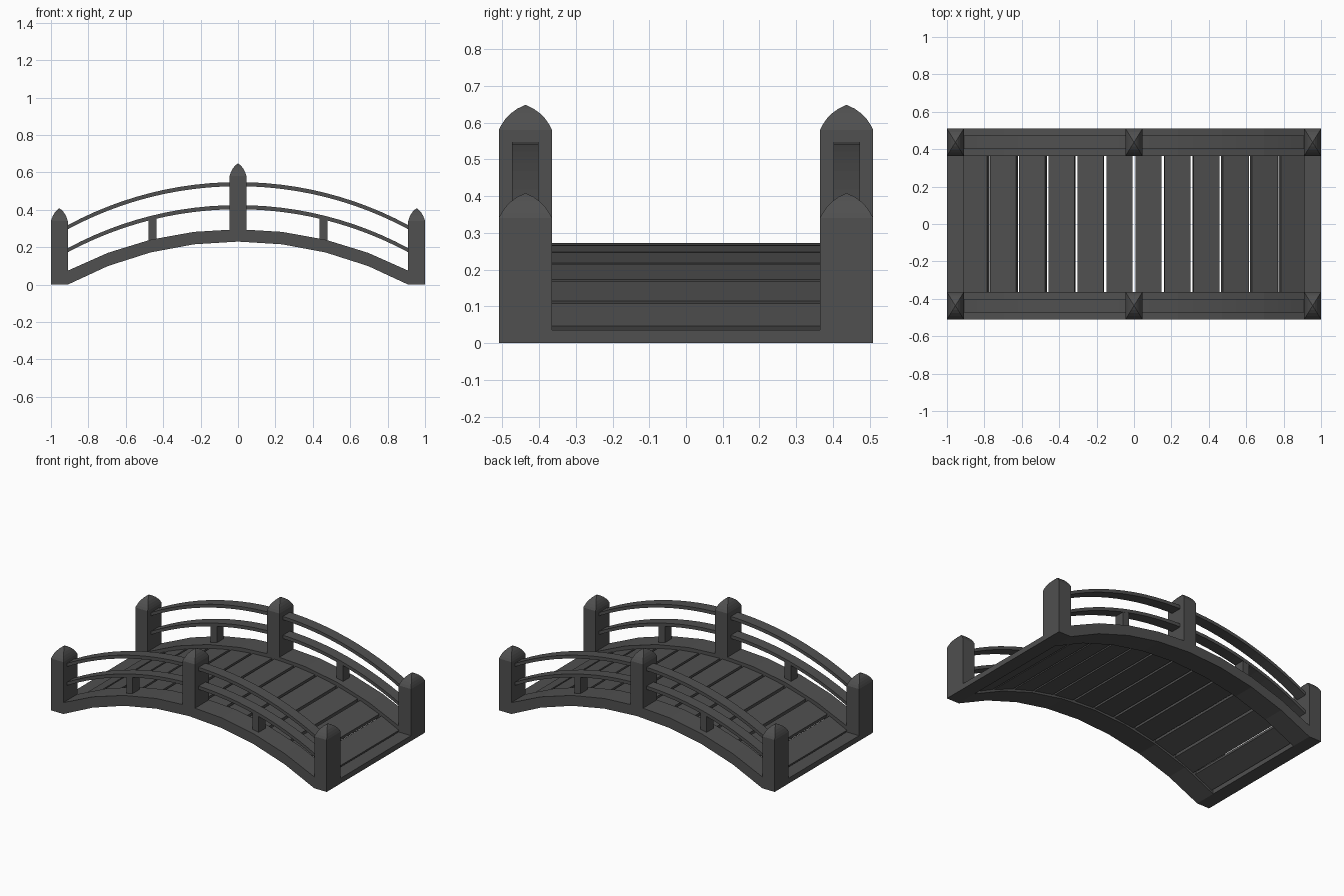
import bpy, math
from mathutils import Matrix

if "Cube" in bpy.data.objects:
    bpy.data.objects.remove(bpy.data.objects["Cube"])

CZ, R = -1.685, 1.915      # arch circle centre height and soffit radius
SPAN = 0.91                # half span between the end posts
SIDE_Y = 0.437             # centre line of each side assembly

wood = bpy.data.materials.new("dark_wood")
wood.diffuse_color = (0.08, 0.08, 0.08, 1)
wood.use_nodes = True
wood.node_tree.nodes["Principled BSDF"].inputs["Base Color"].default_value = wood.diffuse_color


def arc(x, r):
    return CZ + math.sqrt(r * r - x * x)


def make(name, verts, faces):
    me = bpy.data.meshes.new(name)
    me.from_pydata(verts, [], faces)
    me.materials.append(wood)
    ob = bpy.data.objects.new(name, me)
    bpy.context.collection.objects.link(ob)
    return ob


def loft(name, rings, closed_top=True):
    """Skin four-point rings and cap both ends."""
    verts = [p for ring in rings for p in ring]
    faces = [(3, 2, 1, 0)]
    for i in range(len(rings) - 1):
        for j in range(4):
            a, b = i * 4 + j, i * 4 + (j + 1) % 4
            faces.append((a, b, b + 4, a + 4))
    n = len(verts)
    if closed_top:
        faces.append((n - 4, n - 3, n - 2, n - 1))
    else:
        faces = faces
    return make(name, verts, faces)


def rect(x, y, hx, hy, z):
    return [(x - hx, y - hy, z), (x + hx, y - hy, z),
            (x + hx, y + hy, z), (x - hx, y + hy, z)]


def box(name, x, y, hx, hy, z0, z1):
    return loft(name, [rect(x, y, hx, hy, z0), rect(x, y, hx, hy, z1)])


def arched_bar(name, y, hy, bottom, top, n):
    """Bar following the arch; bottom and top are functions of x."""
    rings = []
    a = math.asin(SPAN / R)
    for i in range(n + 1):
        x = R * math.sin(-a + 2 * a * i / n)
        b, t = bottom(x), top(x)
        rings.append([(x, y - hy, b), (x, y + hy, b), (x, y + hy, t), (x, y - hy, t)])
    return loft(name, rings)


def post(name, x, y, z0, shoulder):
    """Rectangular post with a curved, pointed four-sided cap."""
    cap = [(1, 0), (0.9, 0.014), (0.75, 0.03), (0.55, 0.045), (0.3, 0.058), (0.01, 0.068)]
    rings = [rect(x, y, 0.045, 0.0725, z0)]
    rings += [rect(x, y, 0.045 * f, 0.0725 * f, shoulder + h) for f, h in cap]
    return loft(name, rings)


for side, s in (("front", -1), ("back", 1)):
    y = s * SIDE_Y
    # arched side beam
    arched_bar(side + "_beam", y, 0.0725, lambda x: arc(x, R), lambda x: arc(x, R + 0.066), 8)
    # two handrails
    for rail, zc in (("upper", 0.537), ("lower", 0.414)):
        arched_bar(f"{side}_{rail}_rail", y, 0.036,
                   lambda x: arc(x, R) - 0.23 + zc - 0.011,
                   lambda x: arc(x, R) - 0.23 + zc + 0.011, 24)
    # posts
    post(side + "_centre_post", 0, y, 0.27, 0.58)
    for end, e in (("left", -1), ("right", 1)):
        post(f"{side}_{end}_end_post", e * 0.955, y, 0, 0.34)
        # short baluster below the lower rail
        box(f"{side}_{end}_baluster", e * 0.457, y, 0.0225, 0.035, 0.22, 0.36)

# end sills between the posts
for end, e in (("left", -1), ("right", 1)):
    box(end + "_sill", e * 0.955, 0, 0.045, 0.3645, 0, 0.035)

# deck planks, tilted to follow the arch
PITCH, TOP_R = 0.1555, R + 0.042
for i in range(12):
    x = (i - 5.5) * PITCH
    x0, x1 = x - 0.0695, x + 0.0695
    if i == 0:
        x0 = -0.912
    if i == 11:
        x1 = 0.912
    z0, z1 = arc(x0, TOP_R), arc(x1, TOP_R)
    half = math.hypot(x1 - x0, z1 - z0) / 2
    plank = box(f"deck_plank_{i + 1}", 0, 0, half, 0.366, -0.03, 0)
    tilt = math.atan2(z1 - z0, x1 - x0)
    plank.data.transform(Matrix.Translation(((x0 + x1) / 2, 0, (z0 + z1) / 2))
                         @ Matrix.Rotation(-tilt, 4, 'Y'))
